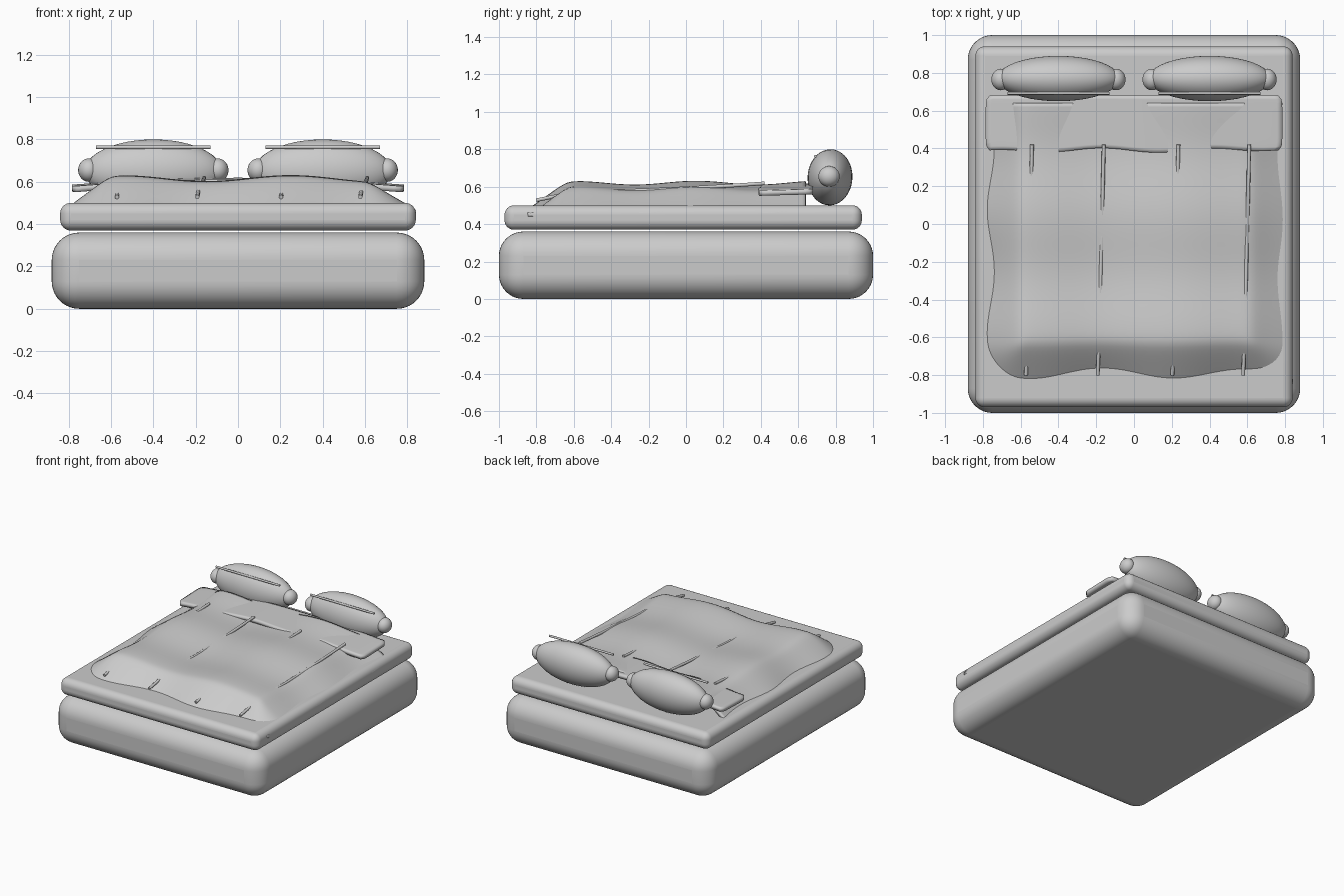
import bpy, math
from math import cos, sin, pi

if "Cube" in bpy.data.objects:
    bpy.data.objects.remove(bpy.data.objects["Cube"])


def smooth(ob, angle=50):
    bpy.ops.object.select_all(action='DESELECT')
    ob.select_set(True)
    bpy.context.view_layer.objects.active = ob
    bpy.ops.object.shade_smooth_by_angle(angle=math.radians(angle))


def rounded_box(name, lo, hi, radius, segs=8):
    bpy.ops.mesh.primitive_cube_add(size=1, location=[(a + b) / 2 for a, b in zip(lo, hi)])
    ob = bpy.context.object
    ob.name = name
    ob.scale = [b - a for a, b in zip(lo, hi)]
    bpy.ops.object.transform_apply(location=False, rotation=False, scale=True)
    m = ob.modifiers.new("round", 'BEVEL')
    m.width, m.segments = radius, segs
    smooth(ob)
    return ob


def sheet(name, func, nu, nv, thickness):
    """Cloth surface from func(u, v), u and v in 0..1, thickened downwards."""
    verts = [func(i / nu, j / nv) for j in range(nv + 1) for i in range(nu + 1)]
    w = nu + 1
    faces = [(j * w + i, j * w + i + 1, (j + 1) * w + i + 1, (j + 1) * w + i)
             for j in range(nv) for i in range(nu)]
    me = bpy.data.meshes.new(name)
    me.from_pydata(verts, [], faces)
    ob = bpy.data.objects.new(name, me)
    bpy.context.collection.objects.link(ob)
    m = ob.modifiers.new("thick", 'SOLIDIFY')
    m.thickness, m.offset = thickness, -1
    smooth(ob)
    return ob


def tube(name, pts, radius):
    cu = bpy.data.curves.new(name, 'CURVE')
    cu.dimensions = '3D'
    cu.bevel_depth, cu.bevel_resolution, cu.use_fill_caps = radius, 3, True
    sp = cu.splines.new('BEZIER')
    sp.bezier_points.add(len(pts) - 1)
    for bp, p in zip(sp.bezier_points, pts):
        bp.co = p
        bp.handle_left_type = bp.handle_right_type = 'AUTO'
    ob = bpy.data.objects.new(name, cu)
    bpy.context.collection.objects.link(ob)
    return ob


def ellipsoid(name, loc, radii, tilt=0):
    bpy.ops.mesh.primitive_uv_sphere_add(segments=40, ring_count=24, location=loc)
    ob = bpy.context.object
    ob.name = name
    ob.scale = radii
    ob.rotation_euler.x = tilt
    smooth(ob, 180)
    return ob


def soft_ramp(d, width):
    """Zero inside the flat top, easing into a straight slope outside it."""
    t = d / width
    return (t + math.sqrt(t * t + 0.02)) / 2


# base and mattress
rounded_box("bed_base", (-0.88, -1.0, 0), (0.88, 1.0, 0.36), 0.13, 10)
rounded_box("mattress", (-0.84, -0.97, 0.37), (0.84, 0.94, 0.50), 0.05)


# rippled blanket, sloping down on both sides and at the foot
def blanket(u, v):
    x = -0.80 + 1.63 * u
    y = -0.835 + 1.475 * v
    edge = (2 * u - 1) ** 8
    z = 0.608 + 0.014 * cos((x + 0.55) * 7.85) + 0.010 * cos((y + 0.6) * 9.6)
    side = soft_ramp(x - 0.62, 0.21) if x > 0 else soft_ramp(-0.60 - x, 0.20)
    foot = soft_ramp(-0.63 - y, 0.205)
    z -= 0.135 * min(1.02, math.hypot(side, foot))
    x += 0.010 * edge * sin(y * 9.5 + 3.6)
    y -= 0.012 * (1 - v) ** 8 * cos((x + 0.55) * 9)
    return x, y, z


sheet("blanket", blanket, 80, 72, 0.022)


# turned-down fold near the pillows, with rounded corners
def fold(u, v):
    s = 2 * u - 1
    y = 0.39 + 0.29 * v
    x = s * (0.785 - 0.02 * abs(2 * v - 1) ** 10)
    z = 0.615 - 0.032 * s * s + 0.008 * (v - 0.5)
    y += 0.012 * (1 - v) * (1 - s ** 4) * cos(s * 8 + 1.8)
    return x, y, z


sheet("blanket_fold", fold, 56, 14, 0.028)

# long creases, partly sunk in the blanket
for i, x in enumerate((-0.54, -0.16, 0.235, 0.61)):
    tube(f"crease_{i + 1}", [(x, 0.42, 0.618), (x - 0.005, 0.2, 0.603), (x - 0.015, -0.2, 0.582),
                             (x - 0.025, -0.6, 0.565), (x - 0.032, -0.8, 0.528)], 0.010)

# pillows with end knobs and a front seam
for side, x in (("left", -0.40), ("right", 0.40)):
    ellipsoid(f"pillow_{side}", (x, 0.77, 0.65), (0.325, 0.12, 0.15), math.radians(-3))
    for k, dx in enumerate((-0.305, 0.305)):
        ellipsoid(f"pillow_end_{side}_{k + 1}", (x + dx, 0.765, 0.655), (0.05, 0.057, 0.055))
    tube(f"pillow_seam_{side}", [(x - 0.27, 0.692, 0.763), (x, 0.692, 0.763), (x + 0.27, 0.692, 0.763)], 0.008)
